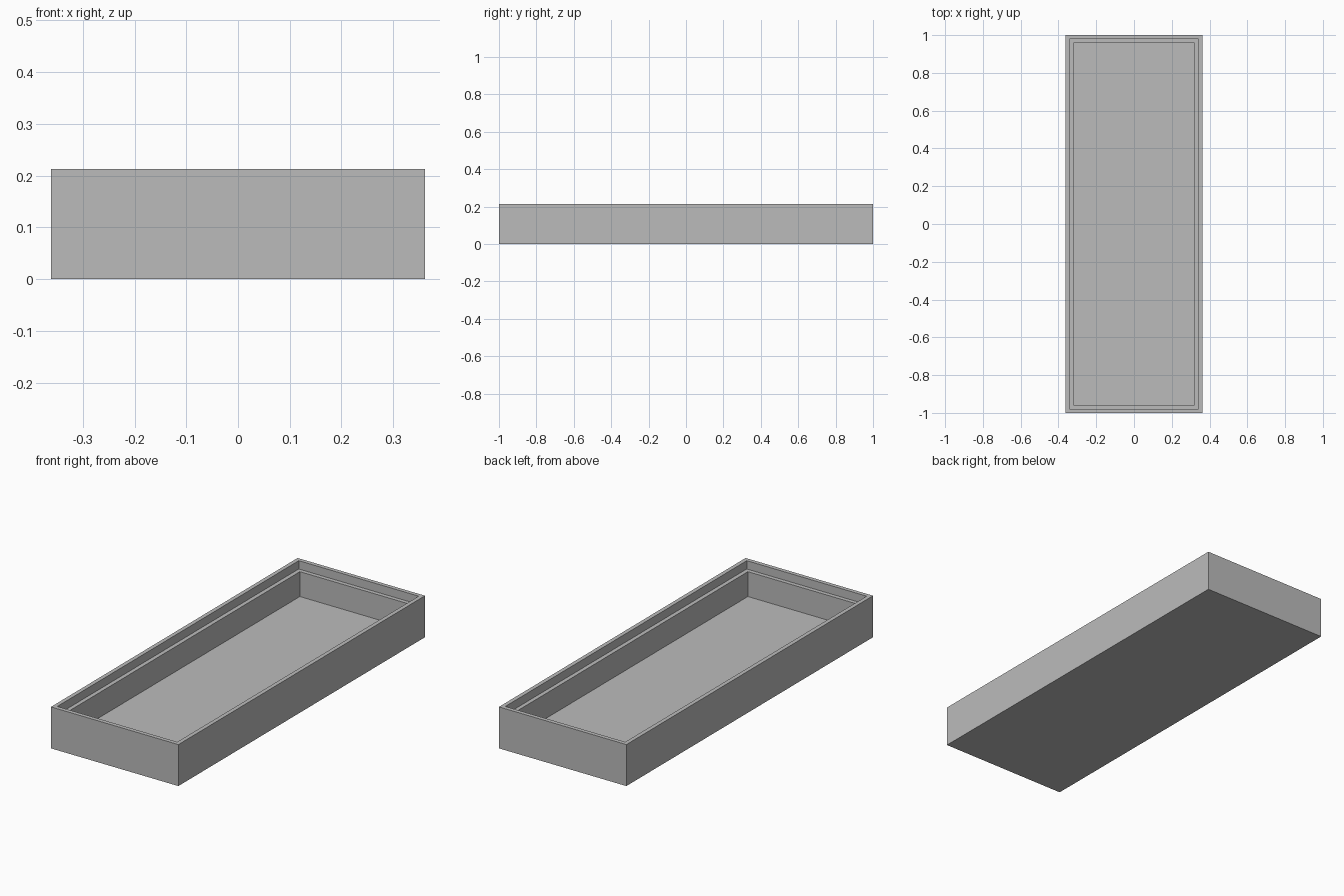
import bpy
import bmesh

cube = bpy.data.objects.get("Cube")
if cube:
    bpy.data.objects.remove(cube, do_unlink=True)

# Proportions: 17 x 47 x 5 units, scaled so the length is 2
U = 2 / 47
HALF_X, HALF_Y, HEIGHT = 8.5 * U, 23.5 * U, 5 * U

grey = bpy.data.materials.new("plain grey")
grey.use_nodes = True
colour = (0.5, 0.5, 0.5, 1)
grey.diffuse_color = colour
grey.node_tree.nodes["Principled BSDF"].inputs["Base Color"].default_value = colour

bm = bmesh.new()


def ring(inset, z):
    """Rectangular loop at a given inset from the outer wall."""
    x, y = HALF_X - inset, HALF_Y - inset
    return [bm.verts.new((sx * x, sy * y, z))
            for sx, sy in ((-1, -1), (1, -1), (1, 1), (-1, 1))]


# Wall section: outside, rim, lid ledge, inner wall down to the floor
section = [(0, 0), (0, HEIGHT), (U / 2, HEIGHT), (U / 2, HEIGHT - U),
           (U, HEIGHT - U), (U, U)]
rings = [ring(inset, z) for inset, z in section]
for a, b in zip(rings, rings[1:]):
    for i in range(4):
        j = (i + 1) % 4
        bm.faces.new((a[i], a[j], b[j], b[i]))

# Underside and tray floor
bm.faces.new(rings[0][::-1])
bm.faces.new(rings[-1])
bmesh.ops.recalc_face_normals(bm, faces=bm.faces[:])

mesh = bpy.data.meshes.new("tray")
bm.to_mesh(mesh)
bm.free()
mesh.materials.append(grey)
tray = bpy.data.objects.new("tray", mesh)
bpy.context.collection.objects.link(tray)
